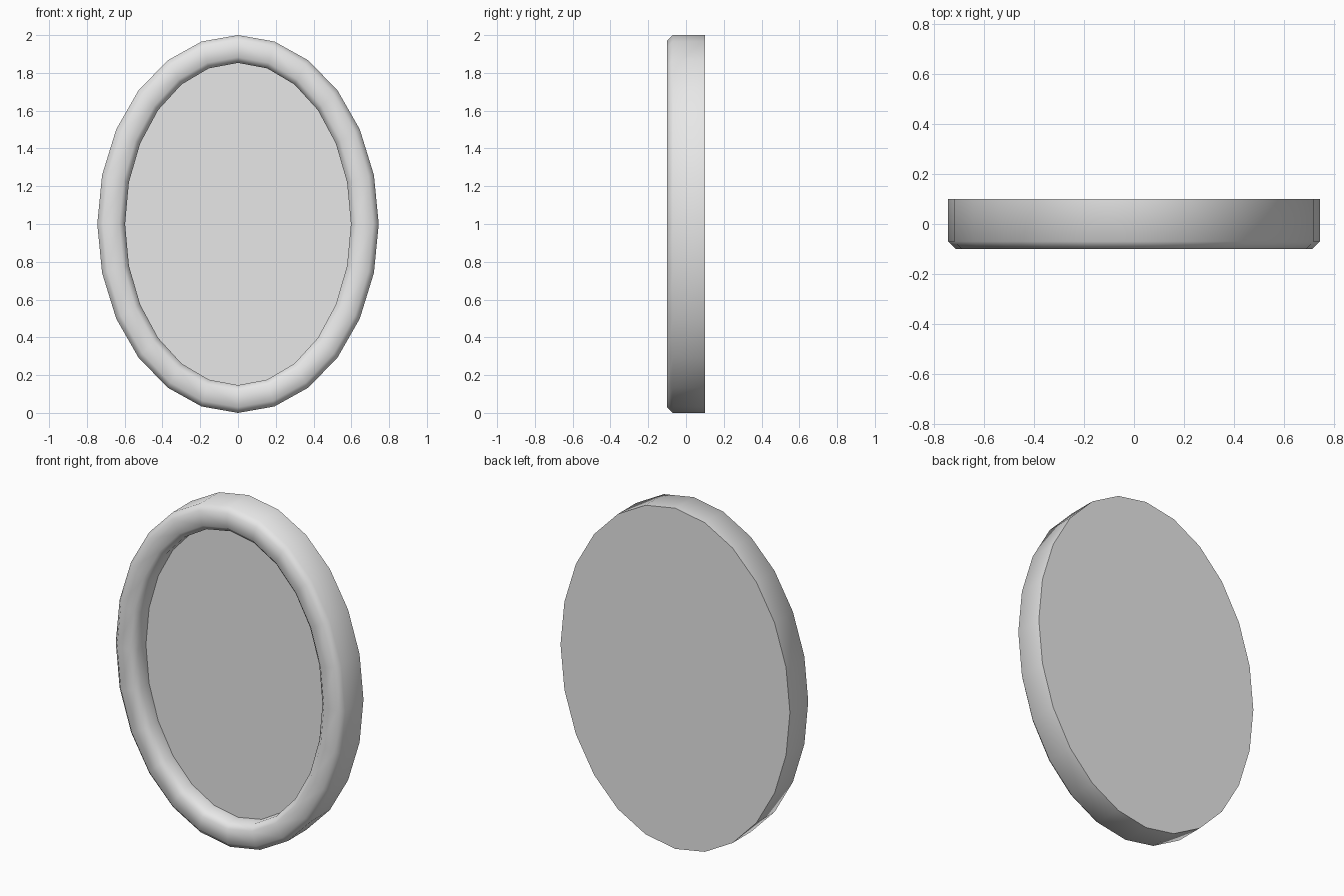
import bpy, bmesh, math

if "Cube" in bpy.data.objects:
    bpy.data.objects.remove(bpy.data.objects["Cube"], do_unlink=True)

SIDES = 24
RX, RZ = 0.745, 1.0     # outer half width and half height
RIM = 0.147             # rim width
BEVEL = 0.03
FRONT, BACK, PANEL = -0.1, 0.1, 0.0

grey = bpy.data.materials.new("light grey")
grey.use_nodes = True
colour = (0.8, 0.8, 0.8, 1)
grey.diffuse_color = colour
grey.node_tree.nodes["Principled BSDF"].inputs["Base Color"].default_value = colour

# Rim cross-section from the back edge, over the front, down to the recessed panel:
# (inward offset, depth)
profile = [
    (0, BACK),
    (0, FRONT + BEVEL),
    (BEVEL, FRONT),
    (RIM - BEVEL, FRONT),
    (RIM, FRONT + BEVEL),
    (RIM, PANEL),
]


def oval_ring(bm, inset, y):
    angles = [2 * math.pi * i / SIDES for i in range(SIDES)]
    return [bm.verts.new(((RX - inset) * math.sin(a), y,
                          RZ + (RZ - inset) * math.cos(a))) for a in angles]


bm = bmesh.new()
rings = [oval_ring(bm, inset, y) for inset, y in profile]
for a, b in zip(rings, rings[1:]):
    for i in range(SIDES):
        j = (i + 1) % SIDES
        bm.faces.new((a[i], a[j], b[j], b[i]))

# Back plate and recessed front panel
bm.faces.new(rings[0])
bm.faces.new(rings[-1])
bmesh.ops.recalc_face_normals(bm, faces=bm.faces)

mesh = bpy.data.meshes.new("oval_frame")
bm.to_mesh(mesh)
bm.free()
mesh.materials.append(grey)
frame = bpy.data.objects.new("oval_frame", mesh)
bpy.context.collection.objects.link(frame)

# Rounded-looking rim, crisp panel and back edges
bpy.ops.object.select_all(action='DESELECT')
frame.select_set(True)
bpy.context.view_layer.objects.active = frame
bpy.ops.object.shade_smooth_by_angle(angle=math.radians(60))
